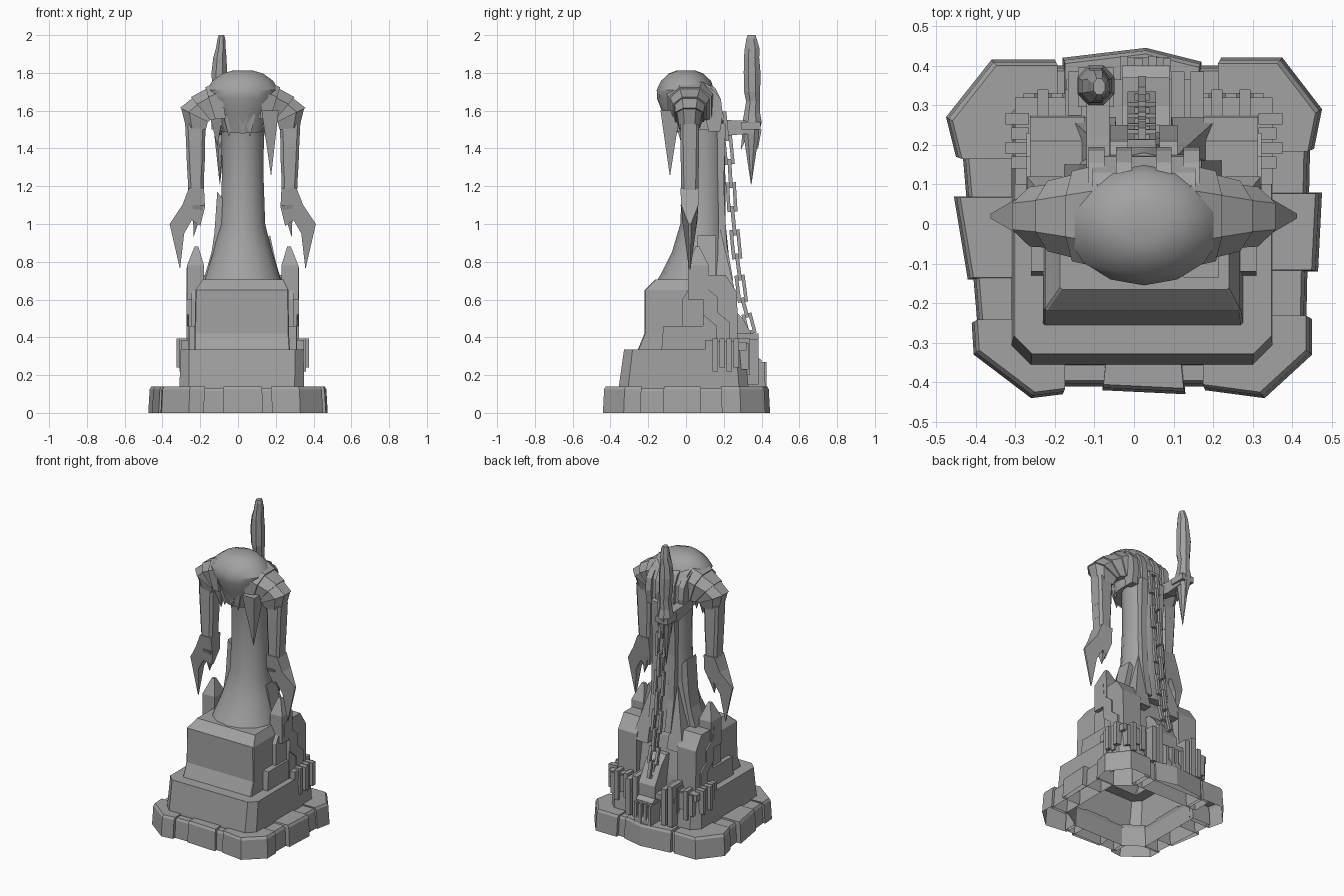
import bpy, bmesh, math
from mathutils import Vector

if "Cube" in bpy.data.objects:
    bpy.data.objects.remove(bpy.data.objects["Cube"])

stone = bpy.data.materials.new("grey stone")
stone.diffuse_color = (0.36, 0.36, 0.36, 1)
stone.use_nodes = True
stone.node_tree.nodes["Principled BSDF"].inputs["Base Color"].default_value = stone.diffuse_color
CX = 0.025  # symmetry line of the figure


def make(name, bm, smooth=False):
    bmesh.ops.recalc_face_normals(bm, faces=bm.faces)
    me = bpy.data.meshes.new(name)
    bm.to_mesh(me)
    bm.free()
    me.materials.append(stone)
    ob = bpy.data.objects.new(name, me)
    bpy.context.collection.objects.link(ob)
    if smooth:
        bpy.context.view_layer.objects.active = ob
        ob.select_set(True)
        bpy.ops.object.shade_smooth_by_angle(angle=math.radians(32))
        ob.select_set(False)
    return ob


def loft(name, rings, smooth=False, bottom=True):
    """Skin equal-length rings of points and cap the ends."""
    bm = bmesh.new()
    rows = [[bm.verts.new(p) for p in r] for r in rings]
    n = len(rows[0])
    for a, b in zip(rows, rows[1:]):
        for i in range(n):
            j = (i + 1) % n
            bm.faces.new((a[i], a[j], b[j], b[i]))
    if bottom:
        bm.faces.new(rows[0])
    bm.faces.new(rows[-1])
    return make(name, bm, smooth)


def rect(x0, x1, y0, y1, z, c=0.0):
    """Rectangle ring, with cut corners when c > 0."""
    if not c:
        return [(x0, y0, z), (x1, y0, z), (x1, y1, z), (x0, y1, z)]
    return [(x0 + c, y0, z), (x1 - c, y0, z), (x1, y0 + c, z), (x1, y1 - c, z),
            (x1 - c, y1, z), (x0 + c, y1, z), (x0, y1 - c, z), (x0, y0 + c, z)]


def oval(x, y, rx, ry, z, n=12, tilt=0.0):
    return [(x + rx * math.cos(t), y + ry * math.sin(t), z + tilt * math.sin(t))
            for t in (math.tau * (i + .5) / n for i in range(n))]


def block(name, x0, x1, y0, y1, z0, z1):
    return loft(name, [rect(x0, x1, y0, y1, z0), rect(x0, x1, y0, y1, z1)])


def plate(name, pts, axis, lo, hi):
    """Extrude a 2D outline along x, y or z."""
    def put(p, d):
        return {"x": (d, *p), "y": (p[0], d, p[1]), "z": (*p, d)}[axis]
    return loft(name, [[put(p, lo) for p in pts], [put(p, hi) for p in pts]])


def spike(name, ring, tip):
    c = Vector(tip)
    return loft(name, [ring, [c.lerp(Vector(p), 0.03) for p in ring]])


# Base: a ring of kerb stones, open below
def kerb(name, pts, h):
    loft(name, [[(x, y, 0) for x, y in pts], [(x * .985, y * .985, h - .015) for x, y in pts],
                [(x * .965, y * .965, h) for x, y in pts]], bottom=False)


kerb("kerb_corner_front_left", [(-.41, -.25), (-.405, -.33), (-.26, -.44), (-.18, -.43), (-.18, -.33), (-.3, -.25)], .14)
kerb("kerb_corner_front_right", [(.45, -.24), (.45, -.33), (.33, -.44), (.18, -.42), (.18, -.33), (.33, -.24)], .14)
kerb("kerb_corner_back_left", [(-.45, .17), (-.475, .27), (-.36, .415), (-.2, .415), (-.2, .28), (-.3, .17)], .14)
kerb("kerb_corner_back_right", [(.455, .19), (.475, .29), (.375, .42), (.22, .42), (.22, .28), (.33, .19)], .14)
kerb("kerb_front", [(-.08, -.42), (.13, -.43), (.12, -.33), (-.07, -.33)], .14)
kerb("kerb_left", [(-.42, -.14), (-.455, .07), (-.3, .07), (-.3, -.14)], .14)
kerb("kerb_right", [(.465, -.12), (.475, .08), (.33, .08), (.33, -.12)], .14)
kerb("kerb_back", [(-.18, .42), (.03, .445), (.17, .41), (.17, .28), (-.18, .28)], .14)
for nm, p in (("front", [(-.2, -.41), (.2, -.41), (.2, -.33), (-.2, -.33)]),
              ("left", [(-.395, -.26), (-.435, .2), (-.3, .2), (-.3, -.26)]),
              ("right", [(.435, -.26), (.445, .2), (.33, .2), (.33, -.26)]),
              ("back", [(-.25, .4), (.25, .4), (.25, .28), (-.25, .28)])):
    kerb("kerb_filler_" + nm, p, .13)

# Plinth: lower tier, front slope, upper tier with bevelled top, open below
loft("plinth", [rect(-.31, .35, -.358, .33, .08, .05), rect(-.31, .35, -.355, .33, .145, .05),
                rect(-.303, .347, -.328, .31, .335, .045), rect(-.23, .275, -.255, .25, .335, .005),
                rect(-.23, .27, -.22, .24, .42, .005), rect(-.225, .267, -.22, .2, .65, .005),
                rect(-.187, .24, -.165, .18, .705, .005)], bottom=False)
for s, nm in ((-1, "left"), (1, "right")):
    X = lambda d: CX + s * d
    # rear corner pillars with sloping heads
    plate("rear_pillar_" + nm, [(.09, .33), (.275, .33), (.27, .64), (.21, .73), (.09, .73)], "x", X(.15), X(.288))
    plate("pillar_buttress_" + nm, [(-.02, .33), (.1, .33), (.1, .72), (.03, .68), (-.02, .6)], "x", X(.2), X(.27))
    # stepped side slabs
    plate("side_steps_" + nm, [(.03, .72), (.09, .77), (.1, .67), (.17, .61), (.17, .53), (.23, .48), (.23, .36),
                               (.16, .36), (.16, .46), (.09, .52), (.09, .6), (.03, .64)], "x", X(.24), X(.297))
    plate("side_panel_" + nm, [(-.13, .33), (.09, .33), (.09, .46), (-.12, .46)], "x", X(.2), X(.285))
    plate("side_ledge_" + nm, [(.1, .33), (.32, .33), (.32, .375), (.1, .385)], "x", X(.12), X(.325))
    loft("pinnacle_" + nm, [rect(X(.25) - .045, X(.25) + .045, .01, .12, .6),
                            rect(X(.25) - .045, X(.25) + .045, .01, .12, .78),
                            rect(X(.245) - .01, X(.245) + .01, .05, .07, .88)])
    # pipes hanging on the lower tier
    for i in range(4):
        y = .14 + .037 * i
        block(f"side_pipe_{nm}_{i}", X(.29), X(.35 if i % 2 else .335), y, y + .03, .22 + .02 * (i % 2), .395)
    for i in range(5):
        x = X(.15 + .035 * i)
        block(f"rear_pipe_{nm}_{i}", x - .014, x + .014, .26, .34 if i % 2 else .33, .2 + .03 * (i % 3), .37 + .025 * (i % 2))

# Rear machinery with stepped chute
plate("rear_chute", [(.2, .1), (.42, .1), (.42, .16), (.4, .2), (.4, .28), (.37, .3), (.37, .38), (.34, .43),
                     (.3, .5), (.25, .55), (.2, .55)], "x", -.03, .09)
for i, x in enumerate((-.15, -.1, .11, .16)):
    block(f"chute_post_{i}", x - .017, x + .017, .24, .385, .15, .42 - .03 * (i % 2))
block("chute_crossbar", -.17, .17, .3, .365, .3, .335)
for i in range(4):
    block(f"chute_rib_{i}", -.035 + .036 * i, -.015 + .036 * i, .3, .425 - .006 * (i % 2), .1, .27)

# Robe: flared skirt into a slim column
loft("robe", [oval(CX, .04, .21, .2, .69, 14), oval(CX, .05, .195, .18, .74, 14), oval(CX, .075, .16, .15, .85, 14),
              oval(CX, .09, .122, .12, 1.0, 14), oval(CX, .094, .113, .114, 1.25, 14),
              oval(CX, .09, .115, .114, 1.5, 14), oval(CX, .06, .13, .12, 1.62, 14)], True)
# Jagged cloth shards around the robe
plate("tall_shard_left", [(-.19, .68), (-.05, .68), (-.06, .86), (-.05, 1.1), (-.11, 1.17), (-.125, .95), (-.14, .85)], "y", .05, .15)
plate("shard_right", [(.09, .68), (.235, .68), (.2, .8), (.17, .94), (.12, .9)], "y", .06, .16)
for s, nm in ((-1, "left"), (1, "right")):
    spike("rear_shard_" + nm, rect(CX + s * .13 - .06, CX + s * .13 + .06, .08, .27, .6), (CX + s * .08, .17, 1.02))
    plate("back_fold_" + nm, [(.1, .7), (.25, .7), (.215, .9), (.2, 1.2), (.21, 1.53), (.1, 1.56)], "x", CX + s * .04, CX + s * .085)

# Hood, collar and ragged hem
loft("hood", [oval(CX, .04, .13, .13, 1.5, 14, .02), oval(CX, .025, .155, .15, 1.6, 14, .01),
              oval(CX, -.002, .185, .152, 1.665, 14), oval(CX, -.003, .195, .152, 1.71, 14),
              oval(CX, 0, .165, .132, 1.758, 14), oval(CX, 0, .11, .09, 1.797, 14),
              oval(CX, 0, .055, .05, 1.812, 14)], True)
for i in range(11):
    a = math.radians(180 + 18 * i)
    c, q = math.cos(a), math.sin(a)
    x, y = CX + .125 * c, .03 + .125 * q
    spike(f"hem_tooth_{i}", rect(x - .03, x + .03, y - .02, y + .025, 1.58), (x, y, (1.46, 1.53, 1.48)[i % 3]))
spike("long_hem_tooth", rect(.125, .215, -.135, -.03, 1.6), (.175, -.085, 1.25))
spike("left_hem_tooth", rect(-.15, -.08, -.07, .02, 1.58), (-.11, -.02, 1.41))
# layered plates over the back of the hood
for i, (d, k) in enumerate(((-.12, -.02), (-.05, 0), (.05, 0), (.12, -.02))):
    plate(f"hood_band_{i}", [(.04, 1.775 + k), (.1, 1.755 + k), (.155, 1.72 + k), (.185, 1.66), (.195, 1.58), (.18, 1.49),
                             (.12, 1.49), (.08, 1.66)], "x", CX + d - .02, CX + d + .02)
plate("hood_back", [(.05, 1.77), (.13, 1.73), (.17, 1.66), (.175, 1.5), (.05, 1.5)], "x", CX - .13, CX + .13)


# Shoulders, segmented arms and clawed hands
def shoulder_ring(X, a, b, y0, y1, lip=0.0):
    a, b = Vector(a), Vector(b)
    b = b + (b - a).normalized() * lip
    m, yc = a.lerp(b, .7), .02
    row = ((a, y0 - lip), (m, y0 - lip), (b, yc + (y0 - yc) * .5), (b, yc + (y1 - yc) * .5), (m, y1 + lip), (a, y1 + lip))
    return [(X(p.x), y, p.y) for p, y in row]


for s, nm in ((-1, "left"), (1, "right")):
    X = lambda d: CX + s * d
    fan = (((.09, 1.56), (.12, 1.76), -.11, .15), ((.145, 1.555), (.195, 1.715), -.085, .125),
           ((.172, 1.55), (.268, 1.665), -.06, .1), ((.185, 1.54), (.325, 1.61), -.048, .085),
           ((.195, 1.5), (.3, 1.51), -.035, .07))
    for i, (a, b) in enumerate(zip(fan, fan[1:])):
        loft(f"shoulder_{nm}_{i}", [shoulder_ring(X, *a), shoulder_ring(X, *b, lip=.009 if i < 3 else 0)])
    arm = ((1.53, .195, .305, .05), (1.44, .2, .3, .05), (1.35, .2, .297, .048),
           (1.26, .205, .292, .047), (1.16, .205, .287, .045))
    for i, (a, b) in enumerate(zip(arm, arm[1:])):
        loft(f"arm_{nm}_{i}", [rect(*sorted((X(b[1]), X(b[2]))), .02 - b[3], .02 + b[3], b[0] - .01, .015),
                               rect(*sorted((X(a[1]), X(a[2]))), .02 - a[3], .02 + a[3], a[0], .015)])
    # hand: flat polygon, thick at the wrist and thin at the claw tips
    outline = [(.205, 1.19), (.285, 1.19), (.32, 1.1), (.387, 1.0), (.332, .76), (.31, .95), (.27, 1.02), (.225, .99), (.2, 1.09)]
    halves = [.05, .05, .045, .006, .004, .03, .04, .008, .04]
    loft("hand_" + nm, [[(X(d), .02 + k * t, z) for (d, z), t in zip(outline, halves)] for k in (-1, 1)])
    spike("thumb_" + nm, rect(X(.235) - .03, X(.235) + .03, -.03, .06, 1.1), (X(.26), .035, .93))

# Weapon on the back: blade, grip, lower point and its bracket
BX, BY = -.096, .35
loft("blade", [oval(x, y, r, q, z, 8) for z, r, q, x, y in
               ((1.5, .035, .045, BX, BY), (1.54, .05, .055, BX, BY), (1.59, .04, .045, BX, BY), (1.65, .034, .04, BX, BY + .005),
                (1.7, .042, .046, BX, BY), (1.8, .045, .048, BX - .003, BY), (1.88, .038, .044, BX, BY - .003),
                (1.93, .028, .042, BX + .005, BY), (1.98, .022, .03, BX + .008, BY - .003), (2.0, .016, .022, BX + .008, BY - .003))])
spike("blade_lower_point", oval(BX, BY - .005, .036, .05, 1.51, 8), (BX, .345, 1.2))
for s in (-1, 1):
    spike("guard_barb", rect(BX - .018, BX + .018, BY + s * .03 - .02, BY + s * .03 + .02, 1.5), (BX, BY + s * .045 - .015, 1.39))
plate("bracket", [(.1, 1.56), (.22, 1.55), (.36, 1.545), (.36, 1.48), (.24, 1.47), (.1, 1.5)], "x", -.12, -.062)
block("bracket_collar", BX - .045, BX + .045, .295, .395, 1.5, 1.54)


# Chain: large square links alternating direction
def link(name, p, q, sideways):
    p, q = Vector(p), Vector(q)
    up = (p - q).normalized()
    side = Vector((1, 0, 0)) if sideways else up.cross(Vector((1, 0, 0)))
    deep = side.cross(up)
    mid, hl, hw = (p + q) / 2, (p - q).length * .62, .036 if sideways else .027
    bm = bmesh.new()
    rows = []
    for a, b in ((1, 1), (-1, 1), (-1, -1), (1, -1)):
        rows.append([bm.verts.new(mid + side * a * (hw - i) + up * b * (hl - i) + deep * d)
                     for i, d in ((0, -.01), (.018, -.01), (.018, .01), (0, .01))])
    for k in range(4):
        r, t = rows[k], rows[(k + 1) % 4]
        for i in range(4):
            j = (i + 1) % 4
            bm.faces.new((r[i], r[j], t[j], t[i]))
    make(name, bm)


path = [Vector((.02, y, z)) for y, z in ((.205, 1.58), (.23, 1.33), (.245, 1.08), (.27, .83), (.3, .6), (.345, .43))]
pts = [a.lerp(b, k / 2) for a, b in zip(path, path[1:]) for k in range(2)] + [path[-1]]
for i, (a, b) in enumerate(zip(pts, pts[1:])):
    link(f"chain_link_{i}", a, b, i % 2 == 0)
